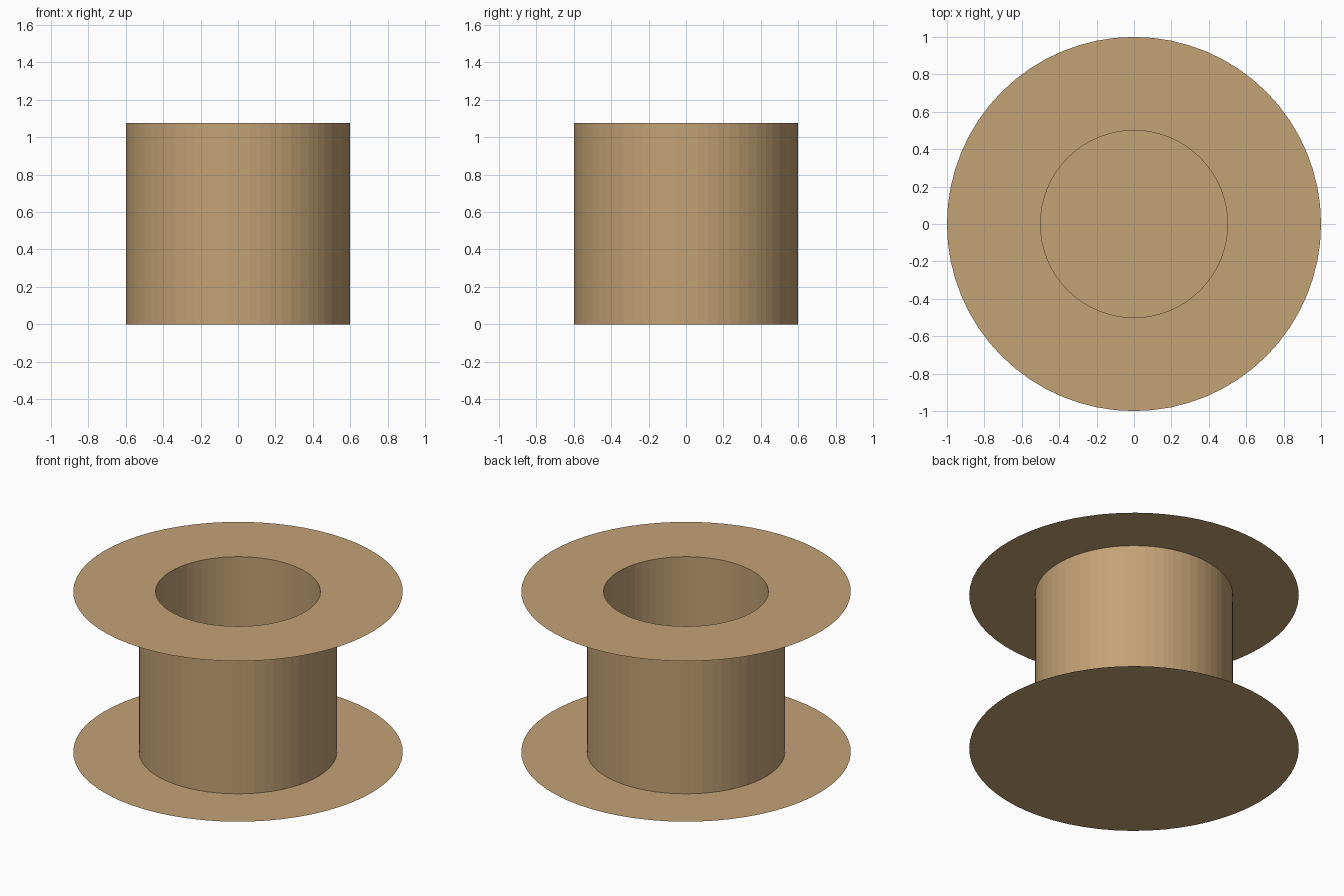
import bpy, bmesh
from math import cos, sin, tau

if "Cube" in bpy.data.objects:
    bpy.data.objects.remove(bpy.data.objects["Cube"])

SIDES = 64
HEIGHT = 1.075
FLANGE_R, CORE_R, BORE_R = 1.0, 0.6, 0.5

wood = bpy.data.materials.new("tan_wood")
wood.diffuse_color = (0.55, 0.36, 0.18, 1)
wood.use_nodes = True
wood.node_tree.nodes["Principled BSDF"].inputs["Base Color"].default_value = wood.diffuse_color


def ring(bm, r, z):
    return [bm.verts.new((r * cos(tau * i / SIDES), r * sin(tau * i / SIDES), z))
            for i in range(SIDES)]


def bridge(bm, a, b):
    for i in range(SIDES):
        j = (i + 1) % SIDES
        bm.faces.new((a[i], a[j], b[j], b[i]))


def finish(bm, name):
    mesh = bpy.data.meshes.new(name)
    bm.to_mesh(mesh)
    bm.free()
    mesh.materials.append(wood)
    obj = bpy.data.objects.new(name, mesh)
    bpy.context.collection.objects.link(obj)


# Bottom flange: a solid paper-thin disc that also floors the bore
bm = bmesh.new()
bm.faces.new(ring(bm, FLANGE_R, 0))
finish(bm, "bottom_flange")

# Top flange: a paper-thin disc with the bore opening
bm = bmesh.new()
bridge(bm, ring(bm, FLANGE_R, HEIGHT), ring(bm, BORE_R, HEIGHT))
finish(bm, "top_flange")

# Core: outer wall
bm = bmesh.new()
bridge(bm, ring(bm, CORE_R, 0), ring(bm, CORE_R, HEIGHT))
finish(bm, "core_wall")

# Bore: inner wall, facing the axis
bm = bmesh.new()
bridge(bm, ring(bm, BORE_R, HEIGHT), ring(bm, BORE_R, 0))
finish(bm, "bore_wall")
